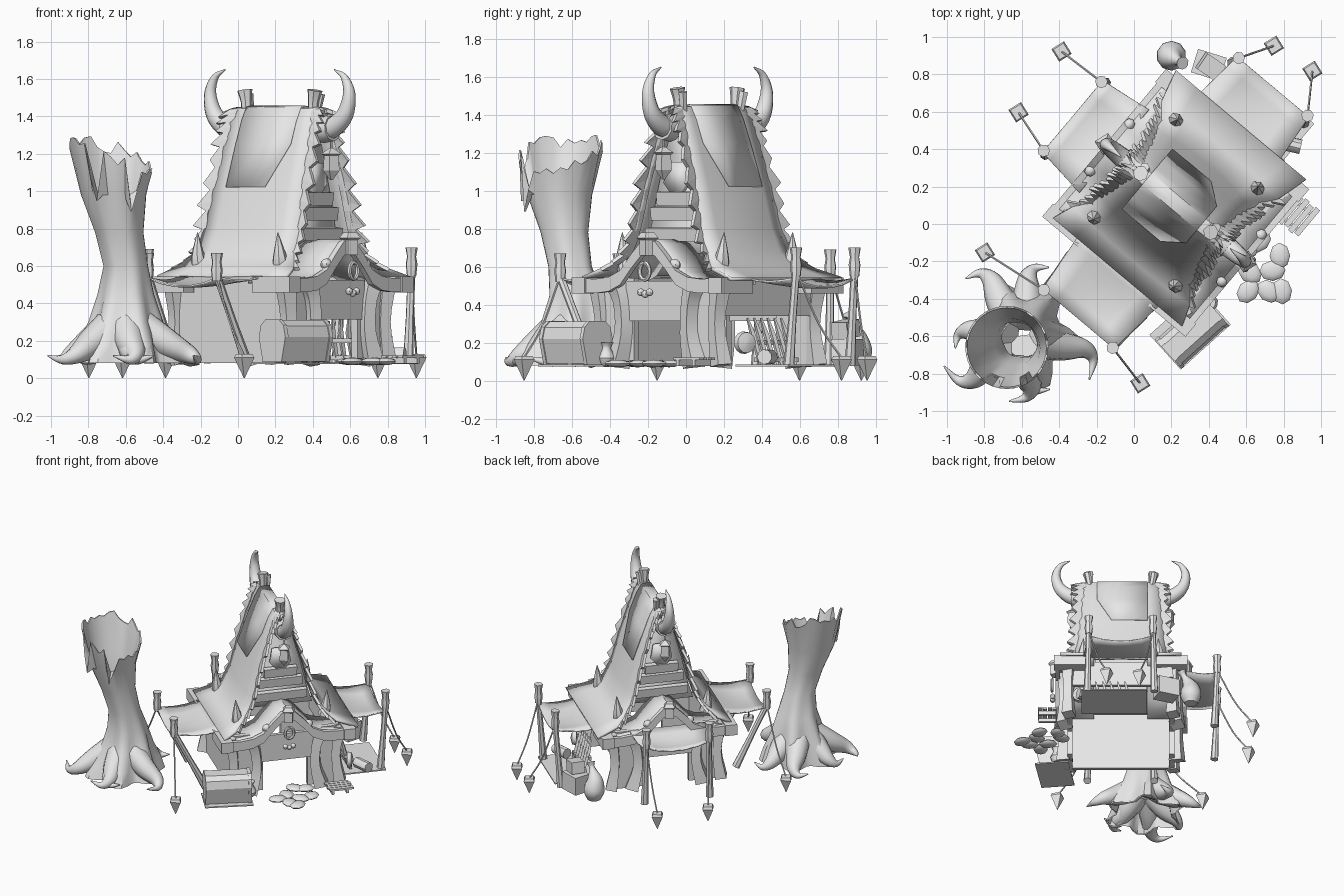
import bpy, bmesh, math, random
from mathutils import Vector, Matrix

random.seed(4)
if "Cube" in bpy.data.objects:
    bpy.data.objects.remove(bpy.data.objects["Cube"])

grey = bpy.data.materials.new("plain_grey")
grey.use_nodes = True
COLOUR = (0.8, 0.8, 0.8, 1)
grey.diffuse_color = COLOUR
for node in grey.node_tree.nodes:
    if node.type == 'BSDF_PRINCIPLED':
        node.inputs["Base Color"].default_value = COLOUR

# The hut is built square to its own axes, ridge along x, then turned
HUT = Matrix.Translation((0.223, 0.113, 0)) @ Matrix.Rotation(math.radians(-40), 4, 'Z')
G = 0.08  # ground level


def finish(name, bm, hut=True, smooth=True, thick=0):
    if hut:
        bm.transform(HUT)
    bmesh.ops.recalc_face_normals(bm, faces=bm.faces[:])
    me = bpy.data.meshes.new(name)
    bm.to_mesh(me)
    bm.free()
    me.materials.append(grey)
    ob = bpy.data.objects.new(name, me)
    bpy.context.scene.collection.objects.link(ob)
    if thick:
        mod = ob.modifiers.new("Thickness", 'SOLIDIFY')
        mod.thickness = thick
        mod.offset = 0
    if smooth:
        bpy.ops.object.select_all(action='DESELECT')
        ob.select_set(True)
        bpy.context.view_layer.objects.active = ob
        bpy.ops.object.shade_smooth_by_angle(angle=math.radians(40))


def loft(name, rows, closed=True, caps=True, **kw):
    bm = bmesh.new()
    vs = [[bm.verts.new(p) for p in row] for row in rows]
    n = len(rows[0])
    for a, b in zip(vs, vs[1:]):
        for i in range(n if closed else n - 1):
            j = (i + 1) % n
            bm.faces.new((a[i], a[j], b[j], b[i]))
    if closed and caps:
        bm.faces.new(vs[0])
        bm.faces.new(vs[-1])
    finish(name, bm, **kw)


def curve(pts, k=5):
    """Smooth path through the points."""
    p = [Vector(q) for q in pts]
    p = [2 * p[0] - p[1]] + p + [2 * p[-1] - p[-2]]
    out = []
    for a, b, c, d in zip(p, p[1:], p[2:], p[3:]):
        for i in range(k):
            t = i / k
            out.append(0.5 * (2 * b + (c - a) * t + (2 * a - 5 * b + 4 * c - d) * t * t
                              + (3 * b - a - 3 * c + d) * t ** 3))
    return out + [p[-2]]


def tube(name, pts, radii, n=8, k=5, **kw):
    path = curve([Vector((*p, r)) for p, r in zip(pts, radii)], k)
    rad = [q[3] for q in path]
    path = [q.to_3d() for q in path]
    side, rows = Vector((0.31, 0.95, 0.05)), []
    for i, p in enumerate(path):
        d = (path[min(i + 1, len(path) - 1)] - path[max(i - 1, 0)]).normalized()
        side = (side - d * side.dot(d)).normalized()
        up = d.cross(side)
        rows.append([p + rad[i] * (side * math.cos(a) + up * math.sin(a))
                     for a in (math.tau * (j + 0.5) / n for j in range(n))])
    loft(name, rows, **kw)


def box(name, at, size, turn=0, tilt=0, hut=True):
    bm = bmesh.new()
    bmesh.ops.create_cube(bm, size=1)
    bm.transform(Matrix.Translation(at) @ Matrix.Rotation(turn, 4, 'Z')
                 @ Matrix.Rotation(tilt, 4, 'Y') @ Matrix.Diagonal((*size, 1)))
    finish(name, bm, hut, smooth=False)


def blob(name, at, size, turn=0, hut=True):
    bm = bmesh.new()
    bmesh.ops.create_uvsphere(bm, u_segments=8, v_segments=6, radius=1)
    bm.transform(Matrix.Translation(at) @ Matrix.Rotation(turn, 4, 'Z') @ Matrix.Diagonal((*size, 1)))
    finish(name, bm, hut)


def mirrored(half):
    return [(-v, z) for v, z in reversed(half)] + [p for p in half if p[0] > 0]


# Steep main roof that flares out at the eaves and pinches in at the gable ends
STEEP = [(0, 1.44), (.035, 1.435), (.07, 1.37), (.12, 1.24), (.2, 1.01), (.26, .8), (.31, .67), (.38, .59), (.5, .54)]
def half_len(z):
    return .3 + .04 * (1.44 - z) / .77 if z > .66 else .34 + .11 * (.67 - z) / .13
def pinch(z):
    return .85 if z > .75 else .85 + .15 * (.75 - z) / .21
roof = mirrored(STEEP)
roof[0], roof[-1] = (-.48, .54), (.54, .535)
loft("main_roof", [[(t * half_len(z), v * (1 - (1 - pinch(z)) * t * t), z) for t in (-1, -.67, -.33, 0, .33, .67, 1)]
                   for v, z in roof], closed=False, thick=.02)
patch = mirrored(STEEP[:5])
loft("roof_patch", [[(u, v * 1.03, z + .012) for u in (-.2, 0, .07 if abs(v) > .18 else .18)] for v, z in patch],
     closed=False, thick=.01)

# Bell-shaped porch roofs on both gable ends
BELL = [(0, .73), (.05, .71), (.12, .64), (.19, .56), (.27, .525), (.36, .515), (.5, .52)]
bell = mirrored(BELL)
for s, end in ((1, "front"), (-1, "back")):
    loft(end + "_porch_roof", [[(s * u, v, z) for u in (.2, .35, .47)] for v, z in bell], closed=False, thick=.025)
    loft(end + "_porch_fascia", [[(s * a, v, z + h) for a, h in ((.455, -.055), (.49, -.055), (.49, .02), (.455, .02))]
                                 for v, z in bell], smooth=False)
    # Gable wall, planks and kite-shaped window
    wall = [(v * .82, z) for v, z in STEEP if .6 < z < 1.42]
    loft(end + "_gable_wall", [[(s * .2, -v, z), (s * .2, v, z)] for v, z in wall], closed=False, thick=.02)
    for z, w in ((.77, .4), (.88, .33), (.96, .25)):
        box(end + "_gable_plank", (s * .25, 0, z), (.04, w, .07), tilt=s * .12)
    loft(end + "_gable_kite", [[(s * .25, -w, z), (s * .25, w, z)] for w, z in ((.01, .96), (.08, 1.04), (.06, 1.15))],
         closed=False, thick=.03)
    # Ragged fur trim whose teeth point out past the gable edge
    rows = []
    edge = curve([(s * half_len(z), v * pinch(z), z) for v, z in roof if z > .58], 4)
    for i, p in enumerate(edge):
        out = Vector((s * .9, math.copysign(.3, p.y), -.4))
        reach = random.uniform(.05, .085) if i % 2 else .015
        rows.append([p - Vector((s * .04, 0, 0)), p + out * reach])
    loft(end + "_fur_trim", rows, closed=False, thick=.02, smooth=False)
    # Horn with collar on the ridge end
    tube(end + "_horn", [(s * a, 0, z) for a, z in ((.28, 1.33), (.37, 1.34), (.455, 1.41), (.485, 1.52), (.45, 1.61), (.38, 1.65))],
         [.06, .056, .046, .033, .019, .003], n=10)
    tube(end + "_horn_collar", [(s * .3, 0, 1.33), (s * .37, 0, 1.335)], [.074, .068], n=10, k=2)
    # Hanging lantern
    tube(end + "_lantern_cord", [(s * .36, 0, 1.3), (s * .36, 0, 1.2)], [.006, .006], n=4, k=1)
    tube(end + "_lantern", [(s * .36, 0, z) for z in (1.23, 1.2, 1.19, 1.11, 1.06)], [.012, .055, .04, .045, .008],
         n=4, k=1, smooth=False)
    # Ridge post
    tube(end + "_ridge_post", [(s * .23, 0, 1.4), (s * .235, 0, 1.48), (s * .245, 0, 1.54)], [.028, .03, .042], n=7, k=2)
    tube(end + "_ridge_peg", [(s * .23, .03, 1.41), (s * .25, .04, 1.52)], [.02, .026], n=6, k=2)
    # End wall around the doorway, bowed pillars, lintel
    for t in (-1, 1):
        box(end + "_wall_panel", (s * .38, t * .28, .31), (.04, .22, .46))
        tube(end + "_door_pillar", [(s * .42, t * v, z) for v, z in ((.27, G), (.225, .25), (.235, .42), (.28, .53))],
             [.07, .05, .05, .065], n=4, k=3)
        tube("corner_pillar", [(s * .39, t * v, z) for v, z in ((.42, G), (.39, .3), (.42, .53))], [.06, .045, .06], n=4, k=3)
        box("eave_beam", (s * .37, t * .47, .5), (.26, .09, .085))
        blob("roof_rock", (s * .46, t * .16, .61), (.03, .035, .03))
        # Tusk on the roof corner
        tube("roof_tusk", [(s * .28, t * .325, .58), (s * .285, t * .34, .65), (s * .28, t * .35, .78)],
             [.045, .038, .002], n=7, k=3)
    box(end + "_lintel", (s * .4, 0, .42), (.03, .42, .21))
    tube(end + "_porch_lamp", [(s * .49, 0, z) for z in (.66, .74, .75, .78)], [.045, .045, .06, .035], n=4, k=1, smooth=False)

# Ring emblem with beads over the front door
tube("emblem_ring", [(.515, .034 * math.sin(a), .575 + .045 * math.cos(a)) for a in
                     (math.tau * i / 12 for i in range(13))], [.012] * 13, n=6, k=1)
for v, z in ((-.03, .465), (0, .455), (.03, .465)):
    blob("emblem_bead", (.51, v, z), (.02, .02, .02))

# Long walls, one side left open below, and a mat outside it
box("closed_side_wall", (0, -.39, .31), (.76, .03, .46))
box("open_side_lintel", (0, .4, .44), (.76, .03, .2))
box("side_mat", (.05, .62, G), (.49, .36, .01))


# Cloth awnings on three sides with posts, ropes and stakes
def awning(name, angle, reach, inset, stakes, top):
    rot = Matrix.Rotation(angle, 3, 'Z')
    rows = []
    for i in range(6):
        t = i / 5
        rows.append([rot @ Vector((.43 + (reach - .43) * t, w * (.29 - .04 * t),
                                   .555 - .015 * t - .025 * math.sin(math.pi * t) - .05 * t * (1 - w * w)))
                     for w in (-1, -.6, -.2, .2, .6, 1)])
    loft(name + "_awning", rows, closed=False, thick=.01)
    for t, (a, b) in zip((-1, 1), stakes):
        foot = Vector((reach - inset, t * .25, G))
        head = Vector((reach, t * .24, top - .12))
        tube(name + "_post", [rot @ foot, rot @ foot.lerp(head, .5), rot @ head], [.03, .022, .022], n=7, k=2)
        tube(name + "_post_head", [rot @ (head + Vector((0, 0, h))) for h in (-.03, .03, .07, .12)],
             [.026, .032, .025, .034], n=7, k=1)
        st = Vector((a, b, .12))
        top_pt = rot @ head
        mid = top_pt.lerp(st, .5) - Vector((0, 0, .05))
        tube(name + "_rope", [top_pt, mid, st], [.006] * 3, n=5, k=5)
        tube(name + "_stake", [(a, b, z) for z in (.13, .11, 0)], [.045, .056, .002], n=4, k=1, smooth=False)

awning("left_side", -math.pi / 2, .81, .24, [(-.611, -.859), (.475, -.861)], .67)
awning("rear", math.pi, .72, .02, [(-.988, .228), (-.955, -.169)], .69)
awning("right_side", math.pi / 2, .81, .04, [(.106, 1.01), (-.138, .981)], .7)

# Hollow broken tree: outer bark up to a jagged rim, then down inside
N = 36
jag = [random.uniform(-.045, .045) for _ in range(N)]
jag[25] = jag[30] = -.24
jag[24] = jag[31] = -.12
def ring(cx, cy, z, r, lobe=0, rim=0):
    out = []
    for i in range(N):
        a = math.tau * i / N
        q = r * (1 + lobe * math.cos(6 * a + .6))
        out.append((cx + q * math.cos(a), cy + q * math.sin(a),
                    z + rim * (jag[i] - .07 * math.cos(a) + .04 * math.sin(a))))
    return out
TRUNK = [(-.6, -.6, G, .26, .2), (-.6, -.59, .18, .23, .18), (-.6, -.575, .3, .185, .1), (-.6, -.575, .45, .145, .05),
         (-.6, -.61, .6, .116, .03), (-.635, -.64, .78, .127, .02), (-.665, -.665, .98, .173, .01)]
loft("tree_trunk", [ring(*t) for t in TRUNK] + [ring(-.68, -.66, 1.2, .222, 0, 1), ring(-.68, -.66, 1.2, .212, 0, 1)]
     + [ring(x, y, z, r - .012, lobe) for x, y, z, r, lobe in reversed(TRUNK)], caps=False, hut=False)
ROOTS = [(-.98, -.82, .08), (-.96, -.62, -.06), (-.61, -.95, .08), (-.5, -.9, -.08), (-.21, -.77, .08), (-.5, -.22, .06), (-.86, -.26, -.06)]
for x, y, bend in ROOTS:
    c, tip = Vector((-.6, -.59, 0)), Vector((x, y, 0))
    d = tip - c
    n = Vector((-d.y, d.x, 0))
    z = Vector((0, 0, 1))
    tube("tree_root", [c + d * .2 + z * .28, c + d * .52 + n * bend + z * .19, c + d * .78 + n * bend * 2 + z * .13,
                       tip - d * .06 + n * bend + z * .1, tip + n * bend * -2 + z * .12], [.095, .08, .052, .026, .004], n=9, hut=False)

# Rounded chest on a mat
turn = math.radians(42)
box("chest_mat", (.3, -.565, G), (.36, .25, .01), turn, hut=False)
sect = [(-.07, .09), (.07, .09), (.1, .22), (.085, .28), (.05, .31), (-.05, .31), (-.085, .28), (-.1, .22)]
spin = Matrix.Translation((.31, -.58, 0)) @ Matrix.Rotation(turn, 4, 'Z')
loft("chest", [[spin @ Vector((e, v, z)) for v, z in sect] for e in (-.16, .16)], hut=False, smooth=False)
for e in (-.16, .16):
    loft("chest_rim", [[spin @ Vector((e + k, v * 1.06, .2 + (z - .2) * 1.04)) for v, z in sect] for k in (-.012, .012)],
         hut=False, smooth=False)

# Heap of flat stones, clay pot, pallet
for i, (x, y) in enumerate(((.6, -.13), (.67, -.09), (.78, -.17), (.62, -.26), (.74, -.25), (.61, -.36), (.79, -.36), (.72, -.36))):
    blob("flat_stone", (x, y, .09), (.07, .055, .02), i * .8, hut=False)
tube("clay_pot", [(.4, -.42, z) for z in (G, .12, .17, .2)], [.03, .05, .025, .038], n=9, k=2, hut=False)
for i in range(4):
    box("pallet_board", (.495 + i * .036, .365 + .01 * (i % 2), .115), (.03, .18, .015))
for v in (.31, .42):
    box("pallet_runner", (.55, v, .093), (.13, .02, .03))

# Crates and a sack behind the hut
box("large_crate", (.4, .85, .15), (.16, .13, .14), -.3, hut=False)
box("small_crate", (.41, .84, .27), (.12, .1, .09), -.6, .15, hut=False)
tube("sack", [(.2, .9, G), (.2, .9, .15), (.2, .89, .23), (.24, .87, .31), (.26, .86, .35)], [.05, .08, .062, .022, .035], n=10, k=4, hut=False)

# Weapon rack, shield and log at the open side
for v in (.5, .54):
    box("rack_rail", (.08, v, .2 if v < .52 else .11), (.34, .02, .025))
for i in range(6):
    u = -.06 + i * .055
    tube("leaning_blade", [(u, .55, G), (u + .01, .5, .24), (u + .03, .48, .33)], [.012, .016, .006], n=4, k=1)
tube("round_shield", [(.3, .5, .2), (.31, .53, .2), (.315, .54, .2)], [.06, .055, .015], n=12, k=1)
tube("log_roll", [(.2, .6, .125), (.32, .66, .125)], [.04, .04], n=9, k=1)
